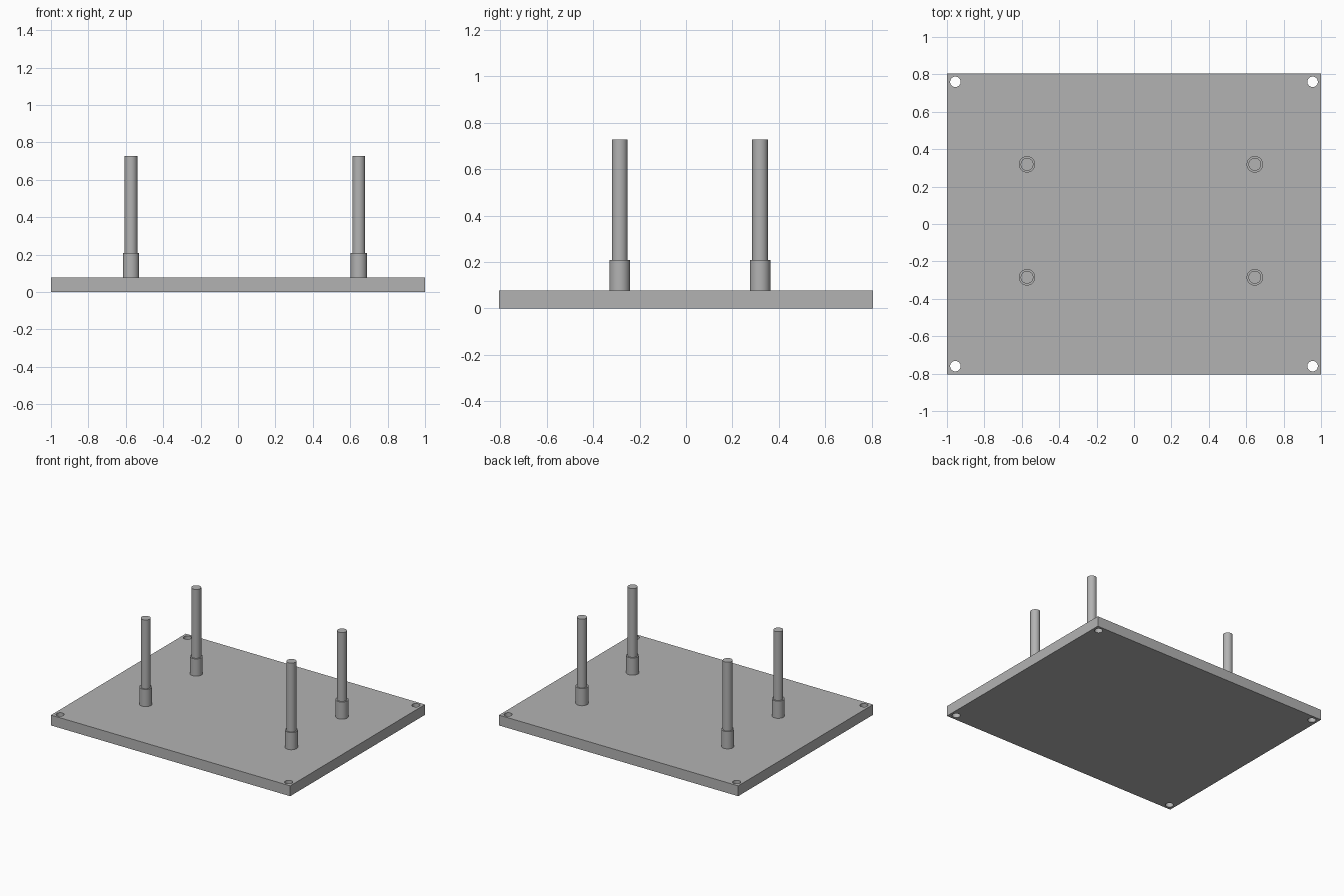
import bpy
from math import radians

PLATE = (2.0, 1.61, 0.078)
COLLAR_TOP, POST_TOP = 0.208, 0.728
SEGMENTS = 48

default = bpy.data.objects.get("Cube")
if default:
    bpy.data.objects.remove(default, do_unlink=True)

grey = bpy.data.materials.new("plain grey")
grey.use_nodes = True
grey.diffuse_color = (0.45, 0.45, 0.45, 1)
grey.node_tree.nodes["Principled BSDF"].inputs["Base Color"].default_value = (0.45, 0.45, 0.45, 1)


def cylinder(name, x, y, radius, bottom, top):
    bpy.ops.mesh.primitive_cylinder_add(
        vertices=SEGMENTS, radius=radius, depth=top - bottom,
        location=(x, y, (bottom + top) / 2))
    obj = bpy.context.object
    obj.name = name
    obj.data.materials.append(grey)
    bpy.ops.object.shade_smooth_by_angle(angle=radians(30))
    return obj


# Base plate
bpy.ops.mesh.primitive_cube_add(size=1, location=(0, 0, PLATE[2] / 2))
plate = bpy.context.object
plate.name = "base_plate"
plate.scale = PLATE
bpy.ops.object.transform_apply(location=False, rotation=False, scale=True)
plate.data.materials.append(grey)

# Corner screw holes cut through the plate
for x in (-0.955, 0.955):
    for y in (-0.76, 0.76):
        cutter = cylinder("hole_cutter", x, y, 0.028, -0.1, 0.2)
        cutter.hide_render = True
        cut = plate.modifiers.new("screw_hole", 'BOOLEAN')
        cut.operation = 'DIFFERENCE'
        cut.solver = 'EXACT'
        cut.object = cutter
        bpy.context.view_layer.objects.active = plate
        bpy.ops.object.modifier_apply(modifier=cut.name)
        bpy.data.objects.remove(cutter, do_unlink=True)

bpy.ops.object.select_all(action='DESELECT')
plate.select_set(True)
bpy.context.view_layer.objects.active = plate
bpy.ops.object.shade_smooth_by_angle(angle=radians(30))

# Four standoffs: a wide collar carrying a slim post
for side, x in (("right", -0.572), ("left", 0.646)):
    for end, y in (("front", -0.285), ("back", 0.319)):
        cylinder(f"collar_{end}_{side}", x, y, 0.044, PLATE[2], COLLAR_TOP)
        cylinder(f"post_{end}_{side}", x, y, 0.034, COLLAR_TOP, POST_TOP)
